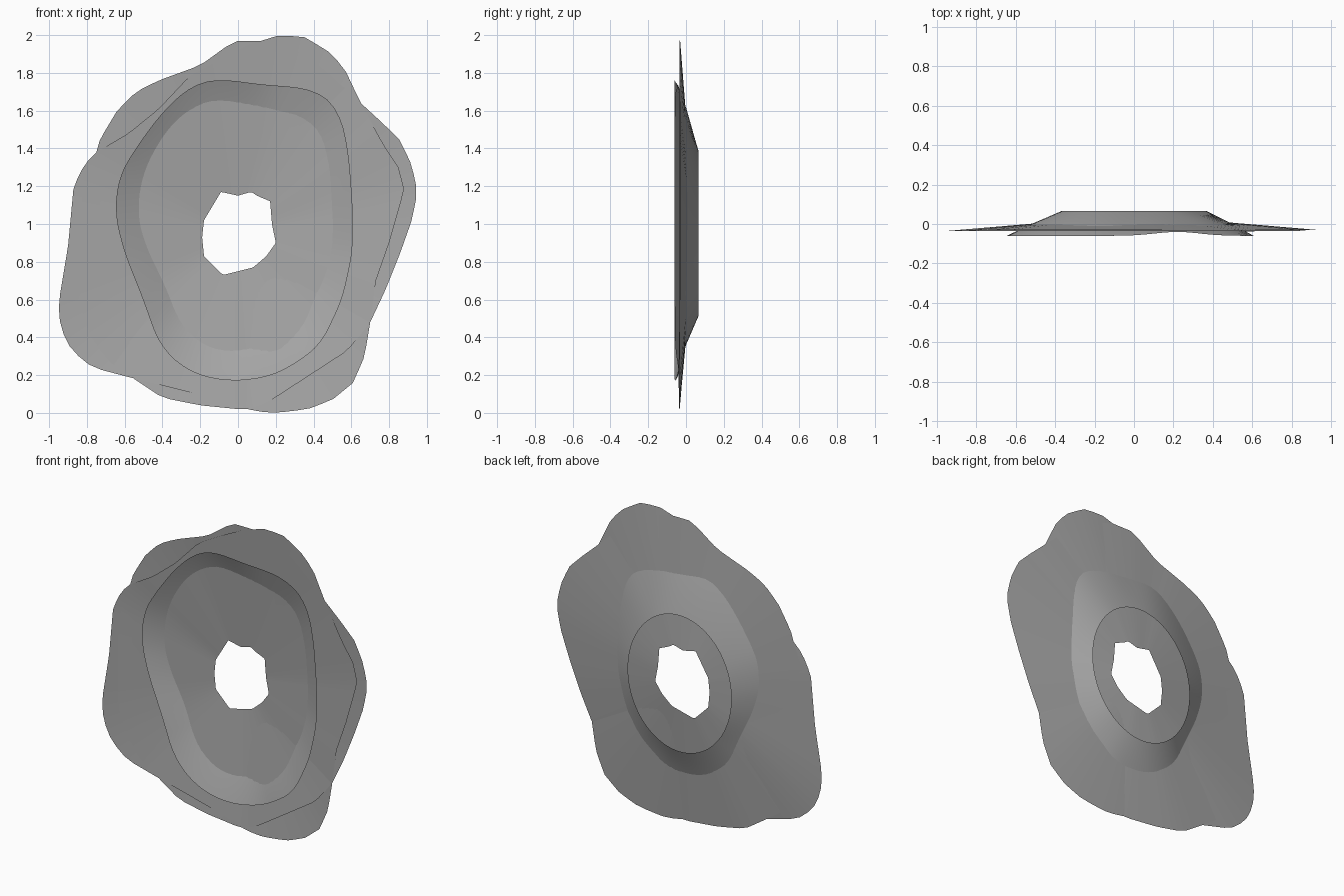
import bpy
from math import atan2, hypot, cos, sin, pi, exp, radians

if "Cube" in bpy.data.objects:
    bpy.data.objects.remove(bpy.data.objects["Cube"])

CX, CZ, N = 0.0, 0.95, 96

grey = bpy.data.materials.new("dark_grey")
grey.diffuse_color = (.39, .39, .39, 1)
grey.use_nodes = True
grey.node_tree.nodes["Principled BSDF"].inputs["Base Color"].default_value = grey.diffuse_color


def polar(points):
    """Turn an outline of (x, z) points into a radius-by-angle function."""
    p = sorted((atan2(z - CZ, x - CX), hypot(x - CX, z - CZ)) for x, z in points)
    p = [(p[-1][0] - 2 * pi, p[-1][1])] + p + [(p[0][0] + 2 * pi, p[0][1])]

    def radius(a):
        a = (a + pi) % (2 * pi) - pi
        for (a0, r0), (a1, r1) in zip(p, p[1:]):
            if a0 <= a <= a1:
                # straight edge between the two outline points
                d = r0 * sin(a - a0) + r1 * sin(a1 - a)
                return r0 * r1 * sin(a1 - a0) / d if d else r0
        return p[0][1]
    return radius


def softened(radius, w):
    """Round the corners of an outline by averaging nearby radii."""
    return lambda a: sum(radius(a + k * w / 3) for k in range(-3, 4)) / 7


def lofted(name, loops):
    """Skin a list of loops, each given as a function angle -> (radius, y)."""
    verts, faces = [], []
    for loop in loops:
        for i in range(N):
            a = -pi + 2 * pi * i / N
            r, y = loop(a)
            verts.append((CX + r * cos(a), y, CZ + r * sin(a)))
    for k in range(len(loops) - 1):
        for i in range(N):
            j = (i + 1) % N
            faces.append((k * N + i, k * N + j, (k + 1) * N + j, (k + 1) * N + i))
    me = bpy.data.meshes.new(name)
    me.from_pydata(verts, [], faces)
    me.shade_smooth()
    me.materials.append(grey)
    ob = bpy.data.objects.new(name, me)
    bpy.context.collection.objects.link(ob)
    return ob


# Ragged outlines of the two overlapping sheets and their torn hole
front_outline = polar([
    (-.95, .58), (-.90, .88), (-.87, 1.2), (-.81, 1.32), (-.75, 1.38), (-.58, 1.48),
    (-.42, 1.61), (-.26, 1.78), (-.08, 1.88), (.06, 1.95), (.22, 2.0), (.35, 1.99),
    (.47, 1.92), (.56, 1.83), (.65, 1.64), (.77, 1.42), (.85, 1.3), (.88, 1.18),
    (.80, .9), (.73, .7), (.70, .48), (.67, .3), (.61, .16), (.5, .07), (.37, .02),
    (.2, 0), (.08, .01), (-.02, .05), (-.3, .12), (-.58, .19), (-.77, .24), (-.88, .33),
    (-.94, .45)])
rear_outline = polar([
    (-.84, .58), (-.84, .99), (-.82, 1.2), (-.75, 1.38), (-.73, 1.45), (-.64, 1.6),
    (-.54, 1.7), (-.42, 1.76), (-.2, 1.84), (-.02, 1.97), (.14, 1.97), (.35, 1.9),
    (.5, 1.78), (.65, 1.64), (.77, 1.53), (.86, 1.44), (.92, 1.31), (.95, 1.17),
    (.92, 1.02), (.86, .85), (.78, .65), (.70, .48), (.58, .33), (.18, .07), (.08, .02),
    (0, .02), (-.2, .04), (-.4, .08), (-.55, .18), (-.68, .27), (-.78, .4)])
hole = polar([
    (-.19, .93), (-.18, 1.02), (-.09, 1.17), (0, 1.15), (.07, 1.17), (.1, 1.15),
    (.17, 1.12), (.18, 1.0), (.2, .9), (.15, .83), (.08, .77), (-.08, .73), (-.18, .83)])

lofted("front_sheet", [lambda a: (front_outline(a), -.035),
                       lambda a: (hole(a), .030)])


def rear_y(a):
    # the rear sheet folds forward at the lower right
    return -.031 - .008 * max(0, cos(a - radians(-62))) ** 6


lofted("rear_sheet", [lambda a: (rear_outline(a), rear_y(a)),
                      lambda a: (hole(a) * 1.02, .033)])

# Funnel wall: wavy front rim, tapering through the sheets to an oval back rim
rim = softened(polar([
    (-.65, 1.05), (-.63, 1.25), (-.54, 1.4), (-.4, 1.59), (-.25, 1.73), (-.17, 1.76),
    (-.08, 1.765), (.12, 1.735), (.35, 1.72), (.45, 1.69), (.53, 1.61), (.58, 1.4),
    (.605, 1.1), (.605, .85), (.55, .6), (.43, .35), (.2, .2), (-.03, .165), (-.25, .21),
    (-.41, .35), (-.5, .6), (-.6, .85)]), .12)


def rim_y(a):
    x = rim(a) * cos(a)
    return -.06 + .02 * exp(-((x - .22) / .16) ** 2)


def oval(a):
    return 1 / hypot(cos(a) / .37, sin(a) / .44)


def waist(a):
    # the bend where the wall passes through the sheets, slightly higher up
    return rim(a) * .52 + oval(a) * .48 + .03 * sin(a), .002


lofted("funnel_wall", [lambda a: (rim(a), rim_y(a)), waist,
                       lambda a: (oval(a), .065)])
